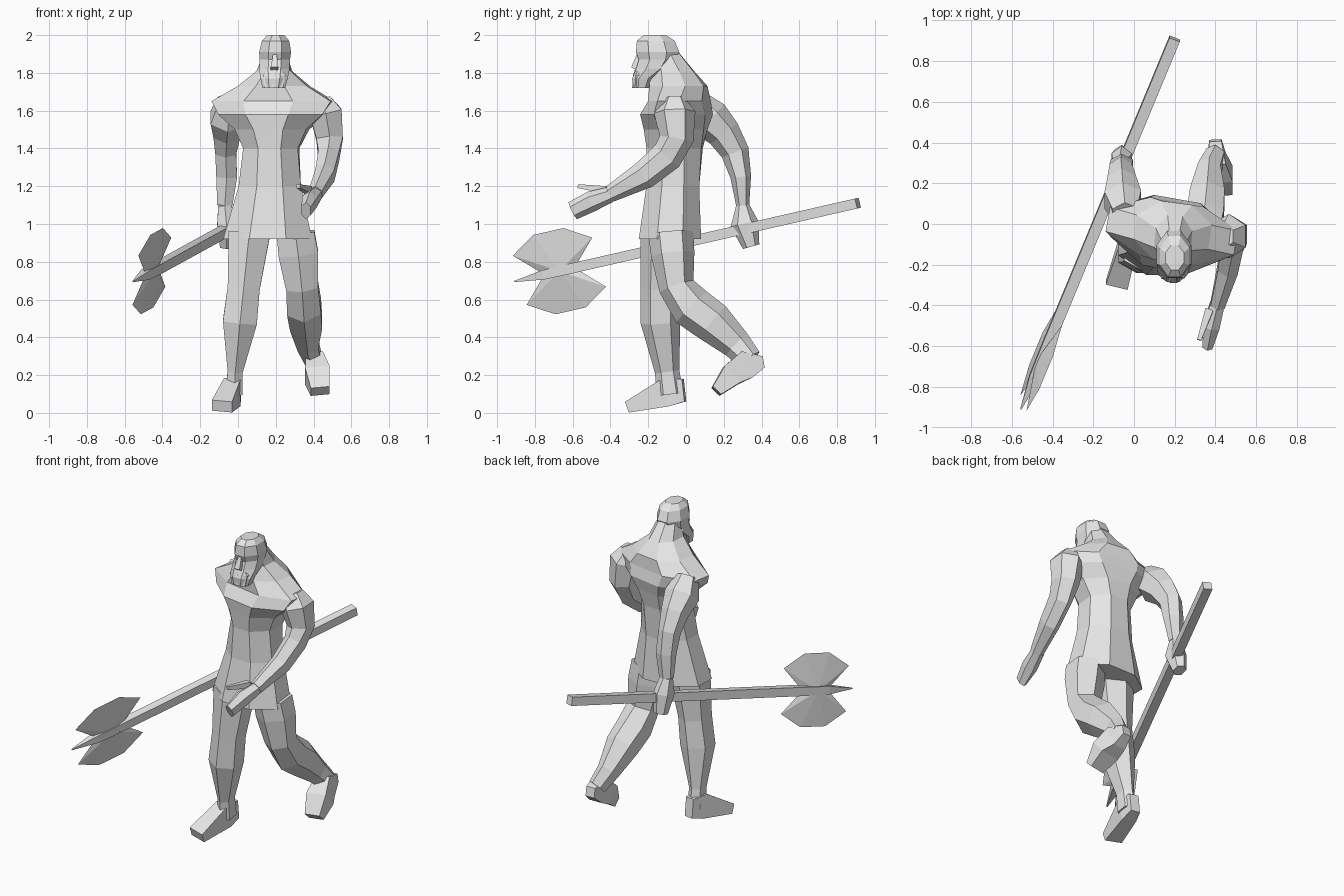
import bpy, bmesh, math
from mathutils import Vector, Matrix

default_cube = bpy.data.objects.get("Cube")
if default_cube:
    bpy.data.objects.remove(default_cube)

grey = bpy.data.materials.new("plain_grey")
grey.use_nodes = True
grey.diffuse_color = (.8, .8, .8, 1)
grey.node_tree.nodes["Principled BSDF"].inputs["Base Color"].default_value = grey.diffuse_color


def finish(name, bm):
    """Turn a bmesh into a named, flat shaded grey object."""
    bmesh.ops.recalc_face_normals(bm, faces=bm.faces)
    mesh = bpy.data.meshes.new(name)
    bm.to_mesh(mesh)
    bm.free()
    mesh.materials.append(grey)
    part = bpy.data.objects.new(name, mesh)
    bpy.context.collection.objects.link(part)


def loft(name, rings, sides=6, level=False, twist=0):
    """Skin rings of (x, y, z, half width, half depth) set across the path.

    Level rings stay horizontal; twist turns them around the shoulder height."""
    bm = bmesh.new()
    centres = [Vector(ring[:3]) for ring in rings]
    angles = [math.tau * (step + .5) / sides for step in range(sides)]
    widest = max(math.cos(angle) for angle in angles)
    deepest = max(math.sin(angle) for angle in angles)
    loops = []
    for index, (centre, ring) in enumerate(zip(centres, rings)):
        width, depth = ring[3:]
        side, along = Vector((1, 0, 0)), Vector((0, 0, 1))
        if not level:
            following = centres[min(index + 1, len(centres) - 1)]
            previous = centres[max(index - 1, 0)]
            along = (following - previous).normalized()
            side = (side - along * side.dot(along)).normalized()
        across = along.cross(side)
        turn = Matrix.Rotation(-twist * max(0, 1 - 3 * abs(centre.z - 1.62)), 3, 'Z')
        loop = []
        for angle in angles:
            offset = side * math.cos(angle) / widest * width
            offset += across * math.sin(angle) / deepest * depth
            loop.append(bm.verts.new(centre + turn @ offset))
        loops.append(loop)
    for lower, upper in zip(loops, loops[1:]):
        for near in range(sides):
            far = (near + 1) % sides
            bm.faces.new((lower[near], lower[far], upper[far], upper[near]))
    bm.faces.new(loops[0])
    bm.faces.new(loops[-1])
    finish(name, bm)


def column(name, rows, sides=8, twist=0):
    """Stack level rings of (y, z, half width, half depth) up the body's axis."""
    rings = [(.12 + .04 * z, y, z, width, depth) for y, z, width, depth in rows]
    loft(name, rings, sides, True, twist)


# Torso with flared tunic, twisted shoulders and sloping neck
column("torso", [
    (-.085, .92, .235, .165),
    (-.07, 1.2, .165, .14),
    (-.06, 1.4, .145, .145),
    (-.055, 1.5, .19, .16),
    (-.05, 1.58, .28, .175),
    (-.035, 1.65, .32, .145),
    (-.04, 1.73, .185, .145),
    (-.075, 1.81, .09, .115),
    (-.12, 1.91, .06, .08)], twist=.2)

# Head with long jaw, recessed eyes and brow
column("head", [
    (-.235, 1.72, .06, .045),
    (-.225, 1.77, .072, .06),
    (-.175, 1.82, .08, .09),
    (-.15, 1.87, .08, .1),
    (-.15, 1.91, .085, .115),
    (-.16, 1.97, .072, .1),
    (-.165, 2, .045, .06)])
column("nose", [(-.25, 1.9, .01, .01), (-.27, 1.83, .02, .02), (-.25, 1.81, .02, .01)], sides=4)
column("beard", [(-.25, 1.82, .03, .02), (-.25, 1.79, .06, .03), (-.255, 1.72, .05, .03)], sides=6)

# Left arm reaching forward with an open hand
loft("left_arm", [
    (.44, -.06, 1.66, .05, .06),
    (.465, -.06, 1.59, .085, .11),
    (.485, -.05, 1.45, .07, .09),
    (.48, -.1, 1.36, .055, .085),
    (.46, -.22, 1.26, .05, .075),
    (.41, -.4, 1.16, .035, .045)])
loft("left_hand", [
    (.41, -.39, 1.16, .035, .04),
    (.38, -.5, 1.12, .04, .055),
    (.36, -.6, 1.07, .025, .05)])
loft("left_thumb", [(.37, -.42, 1.18, .02, .02), (.32, -.57, 1.2, .01, .01)], sides=4)

# Right arm swung back, fist around the shaft
loft("right_arm", [
    (-.045, .05, 1.65, .06, .07),
    (-.055, .12, 1.56, .09, .11),
    (-.06, .2, 1.48, .07, .09),
    (-.065, .26, 1.38, .055, .075),
    (-.06, .29, 1.25, .055, .055),
    (-.07, .3, 1.1, .04, .035)])
loft("right_fist", [
    (-.07, .3, 1.1, .035, .035),
    (-.06, .31, 1, .05, .075),
    (-.06, .345, .88, .035, .045)])

# Planted right leg
loft("right_leg", [
    (.06, -.12, .95, .11, .12),
    (.03, -.135, .66, .085, .105),
    (.01, -.135, .48, .09, .105),
    (-.015, -.1, .22, .04, .065),
    (-.02, -.085, .1, .045, .07)])
loft("right_foot", [
    (-.015, -.01, .12, .03, .06),
    (-.03, -.1, .11, .045, .075),
    (-.085, -.3, .035, .055, .03)], sides=4)

# Trailing left leg with bent knee and lifted heel
loft("left_leg", [
    (.305, -.08, .95, .1, .12),
    (.32, -.07, .84, .105, .115),
    (.34, -.05, .67, .085, .095),
    (.35, .03, .56, .09, .115),
    (.36, .14, .48, .085, .11),
    (.37, .27, .36, .055, .08),
    (.4, .34, .28, .045, .065)])
loft("left_foot", [
    (.4, .41, .27, .03, .03),
    (.405, .32, .255, .045, .075),
    (.42, .24, .2, .065, .06),
    (.435, .16, .115, .05, .03)], sides=4)


# Double axe: straight shaft, spike and two bevelled blades
def on_shaft(y):
    return Vector((.415 * y - .178, y, .228 * y + .903))


def rod(name, *stations):
    """Square rod along the shaft line through (y, half thickness) stations."""
    loft(name, [(*on_shaft(y), size, size) for y, size in stations], sides=4)


rod("axe_shaft", (.91, .027), (-.62, .027))
rod("axe_spike", (-.6, .027), (-.75, .025), (-.91, .003))


def blade(name, direction):
    """Six-cornered blade, thick at the shaft and thin along its rim."""
    bm = bmesh.new()
    middle = -.67
    outward = Vector((.12, -.28, 1)) * direction
    half = [(.09, .01), (.21, .13), (.08, .21)]
    outline = half + [(-along, out) for along, out in reversed(half)]
    rim = [bm.verts.new(on_shaft(middle + along) + outward * out) for along, out in outline]
    for thickness in (-.024, .024):
        hub = bm.verts.new(on_shaft(middle) + Vector((thickness, 0, 0)))
        for first, second in zip(rim, rim[1:] + rim[:1]):
            bm.faces.new((hub, first, second))
    finish(name, bm)


blade("upper_blade", 1)
blade("lower_blade", -1)
